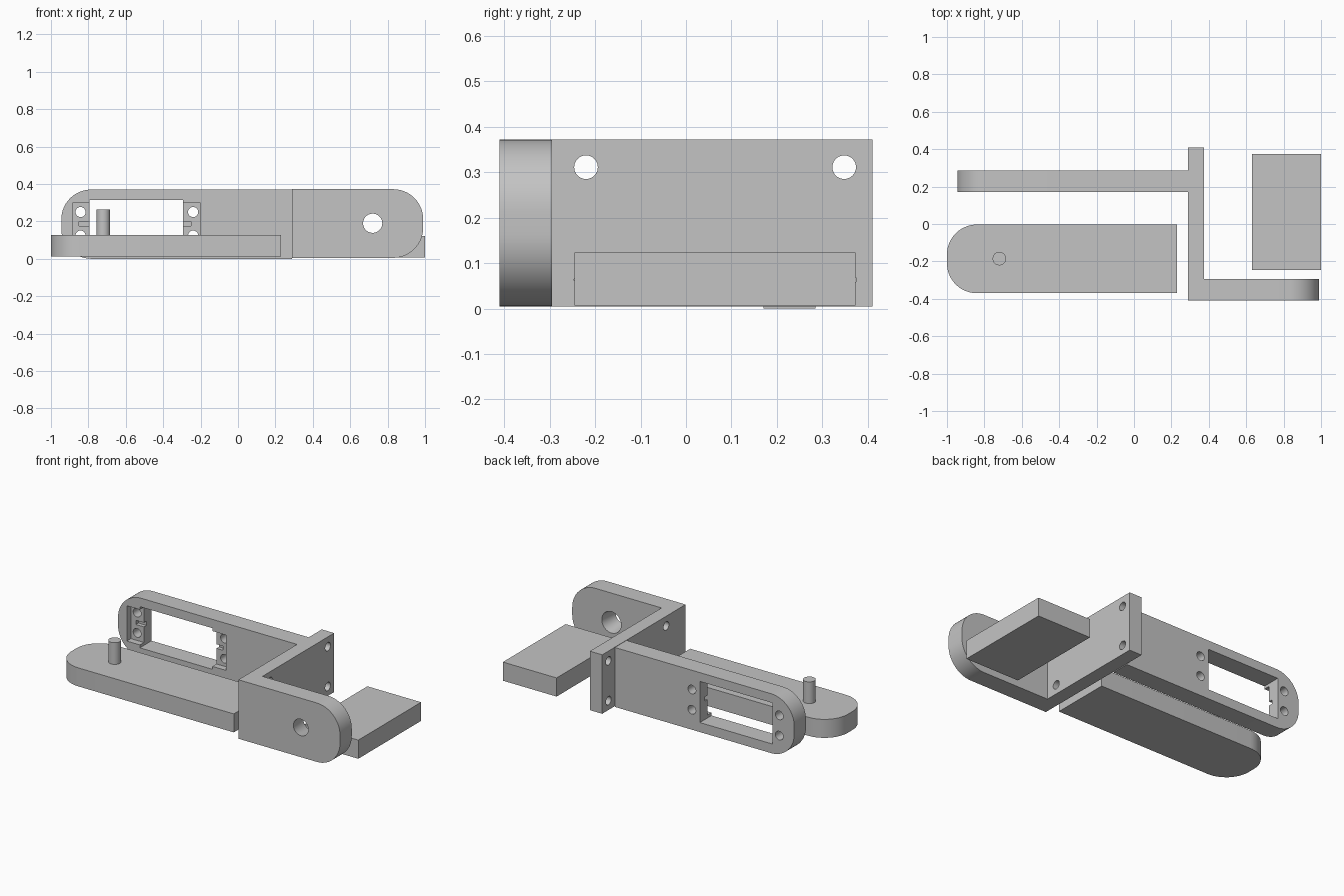
import bpy, bmesh
from math import sin, cos, pi
from mathutils import Matrix, Vector

cube = bpy.data.objects.get("Cube")
if cube:
    bpy.data.objects.remove(cube, do_unlink=True)

grey = bpy.data.materials.new("plain grey")
grey.use_nodes = True
grey.diffuse_color = (0.55, 0.55, 0.55, 1)
grey.node_tree.nodes["Principled BSDF"].inputs["Base Color"].default_value = (0.55, 0.55, 0.55, 1)


def finish(name, bm):
    bmesh.ops.recalc_face_normals(bm, faces=bm.faces)
    mesh = bpy.data.meshes.new(name)
    bm.to_mesh(mesh)
    bm.free()
    mesh.materials.append(grey)
    obj = bpy.data.objects.new(name, mesh)
    bpy.context.collection.objects.link(obj)
    return obj


def box(name, x, y, z):
    bm = bmesh.new()
    bmesh.ops.create_cube(bm, size=1)
    for v in bm.verts:
        v.co = [lo + (c + 0.5) * (hi - lo) for c, (lo, hi) in zip(v.co, (x, y, z))]
    return finish(name, bm)


def rod(name, centre, axis, r1, r2, length):
    bm = bmesh.new()
    turn = Vector((0, 0, 1)).rotation_difference(Vector(axis)).to_matrix().to_4x4()
    bmesh.ops.create_cone(bm, cap_ends=True, segments=40, radius1=r1, radius2=r2,
                          depth=length, matrix=Matrix.Translation(centre) @ turn)
    return finish(name, bm)


def slab(name, x_square, x_round, width, thick, upright, r=0.16, steps=14):
    """Bar with one square end and one end with filleted corners."""
    s = 1 if x_round > x_square else -1
    w0, w1 = width
    pts = [(x_square, w0)]
    for cy, start in ((w0 + r, -pi / 2), (w1 - r, 0)):
        for i in range(steps + 1):
            a = start + pi / 2 * i / steps
            pts.append((x_round - s * r + s * r * cos(a), cy + r * sin(a)))
    pts.append((x_square, w1))
    place = (lambda x, w, t: (x, t, w)) if upright else (lambda x, w, t: (x, w, t))
    bm = bmesh.new()
    face = bm.faces.new([bm.verts.new(place(x, w, thick[0])) for x, w in pts])
    out = bmesh.ops.extrude_face_region(bm, geom=[face])
    move = Vector(place(0, 0, thick[1] - thick[0]))
    bmesh.ops.translate(bm, vec=move, verts=[g for g in out["geom"] if isinstance(g, bmesh.types.BMVert)])
    return finish(name, bm)


def cut(obj, cutter):
    cutter.hide_render = True
    mod = obj.modifiers.new("cut", "BOOLEAN")
    mod.operation, mod.solver, mod.object = "DIFFERENCE", "EXACT", cutter
    bpy.context.view_layer.objects.active = obj
    bpy.ops.object.modifier_apply(modifier=mod.name)
    bpy.data.objects.remove(cutter, do_unlink=True)


mid = 0.187           # centre height of the bracket
tall = (0.005, 0.372)

# Long arm with the motor window, its recess, clip slots and screw holes
arm = slab("motor_arm", 0.29, -0.945, (0, 0.37), (0.17, 0.285), True)
cut(arm, box("recess_cutter", (-0.885, -0.2), (0.1, 0.21), (mid - 0.11, mid + 0.11)))
cut(arm, box("slot_cutter", (-0.85, -0.25), (0.1, 0.235), (mid - 0.013, mid + 0.013)))
cut(arm, box("window_cutter", (-0.795, -0.295), (0.1, 0.4), (mid - 0.128, mid + 0.128)))
for x in (-0.842, -0.24):
    for dz in (-0.063, 0.063):
        cut(arm, rod("screw_cutter", (x, 0.23, mid + dz), (0, 1, 0), 0.027, 0.027, 0.3))

# Cross plate with four mounting holes
plate = box("cross_plate", (0.29, 0.375), (-0.295, 0.41), tall)
for y in (-0.22, 0.348):
    for dz in (-0.124, 0.124):
        cut(plate, rod("mount_cutter", (0.33, y, mid + dz), (1, 0, 0), 0.026, 0.026, 0.3))

# Short ear with the pivot hole, wider toward the back
ear = slab("pivot_ear", 0.29, 0.99, tall, (-0.41, -0.295), True)
cut(ear, rod("pivot_cutter", (0.72, -0.3525, 0.19), (0, 1, 0), 0.051, 0.067, 0.12))

# Loose link lying flat, with its upright pin
link = slab("flat_link", 0.23, -1.0, (-0.37, -0.003), (0.013, 0.128), False)
pin = rod("link_pin", (-0.72, -0.185, 0.185), (0, 0, 1), 0.036, 0.036, 0.156)

# Loose spacer block
block = box("spacer_block", (0.63, 1.0), (-0.245, 0.373), (0.007, 0.123))

# Smooth the curved walls and keep the edges crisp
bpy.ops.object.select_all(action="DESELECT")
for obj in (arm, plate, ear, link, pin, block):
    obj.select_set(True)
bpy.context.view_layer.objects.active = arm
bpy.ops.object.shade_smooth_by_angle(angle=pi / 6)
